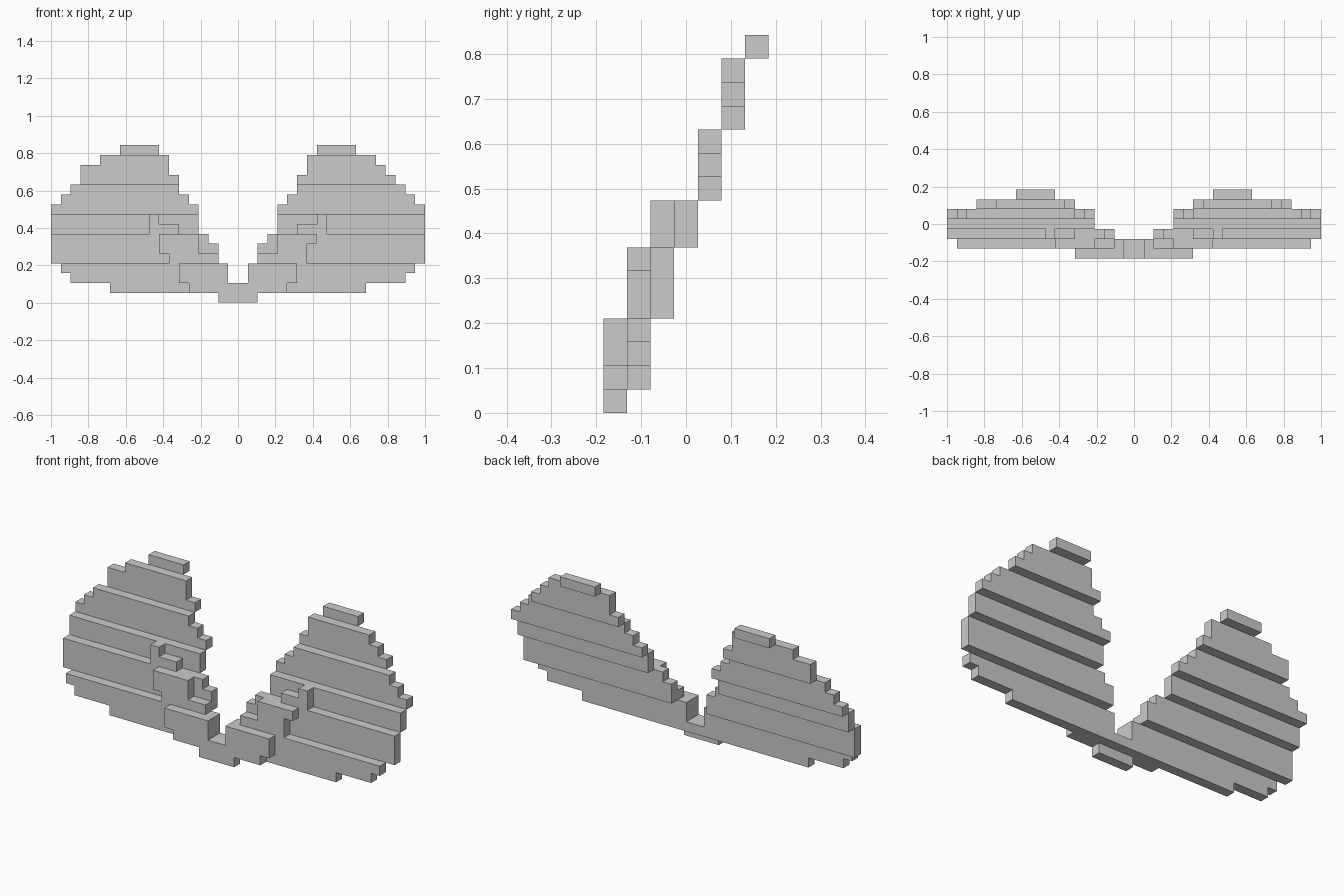
import bpy
import bmesh
import math
from mathutils import Vector

cube = bpy.data.objects.get("Cube")
if cube:
    bpy.data.objects.remove(cube, do_unlink=True)

U = 2 / 38  # edge of one block

grey = bpy.data.materials.new("plain_grey")
grey.use_nodes = True
grey.diffuse_color = (0.6, 0.6, 0.6, 1)
grey.node_tree.nodes["Principled BSDF"].inputs["Base Color"].default_value = (0.6, 0.6, 0.6, 1)

# Block rows of one half: depth layer, height row, inner edge, outer edge
BRIDGE_ROWS = [(0, 0, 0, 2), (0, 1, 0, 5), (0, 2, 1, 6), (0, 3, 1, 6)]
WING_ROWS = [
    (1, 1, 0, 13), (1, 2, 1, 17), (1, 3, 1, 18),
    (1, 4, 2, 7), (1, 5, 4, 7), (1, 6, 4, 8),
    (2, 4, 2, 19), (2, 5, 2, 19), (2, 6, 3, 19),
    (2, 7, 6, 9), (2, 8, 8, 9),
    (3, 7, 4, 19), (3, 8, 4, 19),
    (4, 9, 4, 19), (4, 10, 5, 18), (4, 11, 6, 17),
    (5, 12, 6, 16), (5, 13, 7, 15), (5, 14, 7, 14),
    (6, 15, 8, 12),
]


def blocks(rows, side):
    """Set of block cells for the half on side +1 or -1."""
    return {(x if side > 0 else -1 - x, layer, z)
            for layer, z, inner, outer in rows for x in range(inner, outer)}


parts = {
    "front_bridge": blocks(BRIDGE_ROWS, 1) | blocks(BRIDGE_ROWS, -1),
    "left_wing": blocks(WING_ROWS, 1),
    # The right wing has two extra edge blocks
    "right_wing": blocks(WING_ROWS + [(1, 5, 7, 8), (5, 13, 15, 16)], -1),
}
solid = set().union(*parts.values())


def build(name, cells):
    """Outer skin of the cells, with flat areas merged."""
    bm = bmesh.new()
    for cell in sorted(cells):
        centre = Vector(cell) + Vector((0.5, 0.5 - 3.5, 0.5))
        for axis in range(3):
            for sign in (-1, 1):
                step = [0, 0, 0]
                step[axis] = sign
                if tuple(c + s for c, s in zip(cell, step)) in solid:
                    continue
                n = Vector(step)
                a = Vector([float(i == (axis + 1) % 3) for i in range(3)])
                b = n.cross(a)
                corners = [centre + (n + a * s + b * t) / 2
                           for s, t in ((-1, -1), (1, -1), (1, 1), (-1, 1))]
                bm.faces.new([bm.verts.new(c * U) for c in corners])
    bmesh.ops.remove_doubles(bm, verts=bm.verts[:], dist=U / 100)
    bmesh.ops.dissolve_limit(bm, angle_limit=math.radians(1),
                             verts=bm.verts[:], edges=bm.edges[:])
    mesh = bpy.data.meshes.new(name)
    bm.to_mesh(mesh)
    bm.free()
    mesh.materials.append(grey)
    obj = bpy.data.objects.new(name, mesh)
    bpy.context.collection.objects.link(obj)


for part_name, part_cells in parts.items():
    build(part_name, part_cells)
